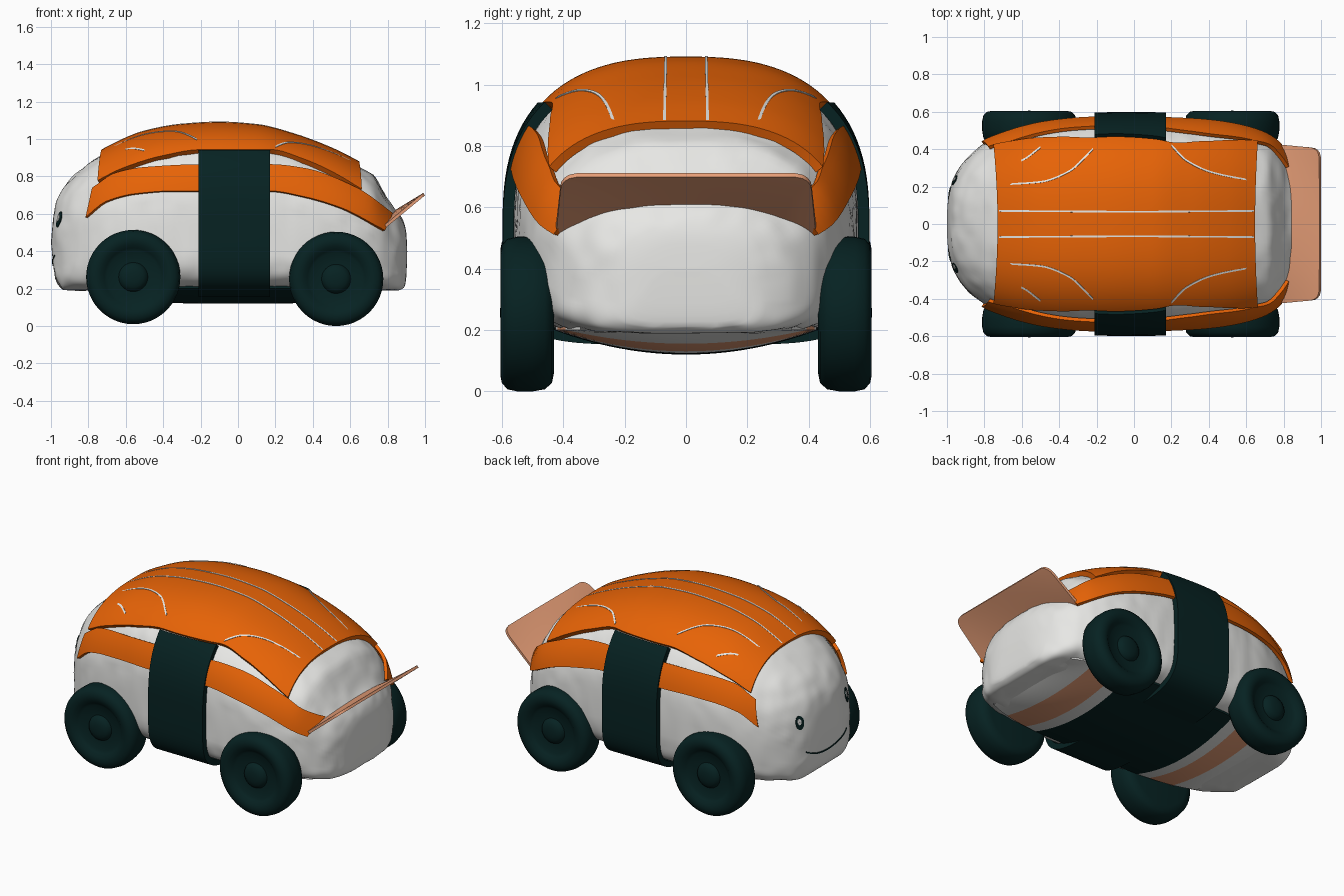
import bpy, bmesh, math
from mathutils import Vector, noise
from mathutils.bvhtree import BVHTree

if "Cube" in bpy.data.objects:
    bpy.data.objects.remove(bpy.data.objects["Cube"])


def material(name, rgb):
    m = bpy.data.materials.new(name)
    m.diffuse_color = (*rgb, 1)
    m.use_nodes = True
    m.node_tree.nodes["Principled BSDF"].inputs["Base Color"].default_value = m.diffuse_color
    return m


RICE = material("rice white", (0.8, 0.8, 0.78))
ORANGE = material("salmon orange", (0.8, 0.125, 0.002))
DARK = material("seaweed dark green", (0.002, 0.016, 0.016))
PEACH = material("peach", (0.86, 0.37, 0.2))


def interp(table, x):
    """Smooth monotone curve through (x, value) pairs."""
    x = min(max(x, table[0][0]), table[-1][0])
    d = [(b[1] - a[1]) / (b[0] - a[0]) for a, b in zip(table, table[1:])]
    m = [d[0]] + [2 * a * b / (a + b) if a * b > 0 else 0 for a, b in zip(d, d[1:])] + [d[-1]]
    i = max(k for k in range(len(d)) if table[k][0] <= x)
    (x0, y0), (x1, y1) = table[i], table[i + 1]
    h = x1 - x0
    t = (x - x0) / h
    return (y0 * (2*t**3 - 3*t*t + 1) + h * m[i] * (t**3 - 2*t*t + t)
            + y1 * (3*t*t - 2*t**3) + h * m[i + 1] * (t**3 - t*t))


# Body shape: roof line, floor line, plan width
TOP = [(-1, .45), (-.985, .6), (-.96, .69), (-.9, .78), (-.8, .865), (-.7, .93), (-.5, 1.015),
       (-.3, 1.052), (-.1, 1.063), (.1, 1.05), (.3, 1.0), (.5, .925), (.64, .855), (.72, .81),
       (.77, .73), (.82, .65), (.88, .57), (.9, .5), (.905, .4)]
BOTTOM = [(-1, .45), (-.985, .3), (-.965, .23), (-.93, .19), (.85, .19), (.89, .21), (.9, .26), (.905, .4)]
NU, NL = 2.6, 5.0


def section(x, off=0.0):
    u = (x + .0475) / .9525
    n = 2.75 if u < 0 else 3.3
    w = .56 * max(0, 1 - abs(u) ** n) ** (1 / n)
    t, b = interp(TOP, x), interp(BOTTOM, x)
    zc = b + .4 * (t - b)
    return w + off, zc, t - zc + off, zc - b + off


def ring_point(x, a, off=0.0):
    w, zc, hu, hl = section(x, off)
    c, s = math.cos(a), math.sin(a)
    n = NU if s >= 0 else NL
    y = math.copysign(abs(c) ** (2 / n), c) * w
    z = zc + (hu if s >= 0 else hl) * math.copysign(abs(s) ** (2 / n), s)
    return Vector((x, y, z))


def z_at(x, y, off):
    w, zc, hu, _ = section(x, off)
    return zc + hu * max(0, 1 - abs(y / w) ** NU) ** (1 / NU)


def y_at(x, z, off):
    w, zc, hu, hl = section(x, off)
    n, h = (NU, hu) if z > zc else (NL, hl)
    return w * max(0, 1 - abs((z - zc) / h) ** n) ** (1 / n)


def finish(name, bm, mats, thick=0.0, angle=40):
    me = bpy.data.meshes.new(name)
    bm.to_mesh(me)
    bm.free()
    ob = bpy.data.objects.new(name, me)
    bpy.context.collection.objects.link(ob)
    for m in mats:
        me.materials.append(m)
    bpy.ops.object.select_all(action='DESELECT')
    ob.select_set(True)
    bpy.context.view_layer.objects.active = ob
    if thick:
        mod = ob.modifiers.new("thickness", 'SOLIDIFY')
        mod.thickness, mod.offset = thick, 0
        bpy.ops.object.modifier_apply(modifier=mod.name)
    bpy.ops.object.shade_smooth_by_angle(angle=math.radians(angle))
    return ob


def grid_bm(rows, closed=False):
    bm = bmesh.new()
    vs = [[bm.verts.new(p) for p in r] for r in rows]
    for a, b in zip(vs, vs[1:]):
        n = len(a)
        for j in range(n if closed else n - 1):
            k = (j + 1) % n
            bm.faces.new((a[j], a[k], b[k], b[j]))
    return bm


def sheet(name, rows, mat, thick):
    return finish(name, grid_bm(rows), [mat], thick)


def span(a, b, n):
    return [a + (b - a) * i / n for i in range(n + 1)]


# Rice body, slightly lumpy
N, R = 110, 96
bm = grid_bm([[ring_point(-.0475 - .9525 * math.cos(math.pi * i / N), 2 * math.pi * j / R)
               for j in range(R)] for i in range(N + 1)], closed=True)
bmesh.ops.remove_doubles(bm, verts=bm.verts, dist=.0008)
bmesh.ops.recalc_face_normals(bm, faces=bm.faces)
bm.normal_update()
for v, n in [(v, v.normal.copy()) for v in bm.verts]:
    if -.98 < v.co.x < .89:
        v.co += n * .006 * noise.noise(v.co * 13)
tree = BVHTree.FromBMesh(bm)
finish("rice_body", bm, [RICE], angle=60)

# Salmon slice on the roof, its corners drawn out a little
EDGE = [(-.74, .76), (-.6, .835), (-.4, .9), (-.2, .932), (.17, .932), (.35, .88), (.5, .81), (.66, .71)]
rows = []
for x in span(-.722, .64, 60):
    ye = y_at(x, interp(EDGE, x), .012)
    row = []
    for a in span(-math.pi / 2, math.pi / 2, 48):
        s = math.sin(a)
        row.append((x + .02 * s * s * (x / .7) ** 3, ye * s, z_at(x, ye * s, .012)))
    rows.append(row)
sheet("salmon_slice", rows, ORANGE, .032)

# Pale fat lines on the slice
LINES = [[(-.72, .07), (0, .066), (.64, .07)],
         [(-.72, .21), (-.5, .225), (-.35, .28), (-.22, .4)],
         [(-.72, .31), (-.6, .34), (-.5, .41)],
         [(.2, .42), (.28, .34), (.42, .275), (.64, .23)]]
for side in (1, -1):
    for k, line in enumerate(LINES):
        rows = []
        for x in span(line[0][0], line[-1][0], 40):
            y = interp(line, x)
            s = (interp(line, x + .004) - interp(line, x - .004)) / .008
            hw = .0045 * math.sqrt(1 + s * s)
            rows.append([(x, side * q, z_at(x, q, .0295)) for q in (y - hw, y, y + hw)])
        sheet(f"fat_line_{k}_{'left' if side > 0 else 'right'}", rows, RICE, .003)

# Salmon side strips
LOW = [(-.81, .58), (-.7, .665), (-.55, .705), (-.35, .72), (.17, .72), (.35, .69), (.55, .63), (.78, .51)]
HIGH = [(-.775, .735), (-.65, .815), (-.5, .845), (-.2, .86), (.17, .86), (.35, .84), (.64, .73), (.82, .6)]
for side in (1, -1):
    rows = []
    for t in span(0, 1, 60):
        xl, xh = -.81 + 1.59 * t, -.775 + 1.595 * t
        zl, zh = interp(LOW, xl), interp(HIGH, xh)
        col = []
        for f in span(0, 1, 6):
            x, z = xl + (xh - xl) * f, zl + (zh - zl) * f
            col.append((x, side * y_at(x, z, .02), z))
        rows.append(col)
    sheet("side_strip_" + ("left" if side > 0 else "right"), rows, ORANGE, .02)

# Seaweed band around sides and floor
rows = []
for x in span(-.21, .17, 10):
    _, zc, hu, _ = section(x, .02)
    a0 = math.asin(((.93 - zc) / hu) ** (NU / 2))
    rows.append([ring_point(x, a, .02) for a in span(a0, -math.pi - a0, 80)])
sheet("seaweed_band", rows, DARK, .036)

# Rounded underbelly: seaweed in the middle, peach bars between the wheels
def belly(x, s, flat):
    e = (abs(x) / .76) ** 4
    return (x, .43 * s * (1 - .2 * e), .24 if flat else .2 - .08 * (1 - s * s) * (1 - e))


ss = span(-1, 1, 24)
bm = grid_bm([[belly(x, s, False) for s in ss] + [belly(x, s, True) for s in reversed(ss)]
              for x in span(-.76, .76, 76)], closed=True)
bmesh.ops.recalc_face_normals(bm, faces=bm.faces)
for f in bm.faces:
    d = abs(f.calc_center_median().x)
    f.material_index = 0 if d < .38 else 1 if .46 < d < .62 else 2
finish("underbelly", bm, [DARK, PEACH, RICE])

# Wheels: lathed tyre with recessed face and domed hub
PROFILE = [(0, .43), (.19, .43), (.225, .437), (.245, .46), (.252, .5), (.252, .55), (.245, .582),
           (.225, .6), (.2, .605), (.175, .6), (.155, .585), (.14, .575), (.078, .572), (.072, .585),
           (.055, .598), (.03, .604), (0, .606)]
for side in (1, -1):
    for cx, cz, end in ((-.56, .262, "front"), (.525, .252, "rear")):
        rows = [[(cx + r * math.cos(a), side * y, cz + r * math.sin(a))
                 for a in [2 * math.pi * i / 48 for i in range(48)]] for r, y in PROFILE]
        bm = grid_bm(rows, closed=True)
        bmesh.ops.remove_doubles(bm, verts=bm.verts, dist=.0001)
        bmesh.ops.recalc_face_normals(bm, faces=bm.faces)
        finish(f"{end}_wheel_{'left' if side > 0 else 'right'}", bm, [DARK])

# Rear spoiler: sloping, slightly arched plate with rounded top corners
rows = []
for t in [0, .2, .4, .6, .75, .85, .92, .97, 1]:
    hw = .425 - .02 * t - (.05 * (1 - math.sqrt(max(0, 1 - ((t - .8) / .2) ** 2))) if t > .8 else 0)
    rows.append([(.765 + .23 * t, hw * s, .515 + .19 * t + .05 * (1 - t) * (1 - s * s))
                 for s in span(-1, 1, 16)])
sheet("spoiler", rows, PEACH, .016)


# Face: eyes with highlights and a smile, laid onto the nose
def on_nose(y, z, lift):
    hit = tree.ray_cast(Vector((-2, y, z)), Vector((1, 0, 0)))[0]
    return (hit.x - lift, y, z)


def disc(name, cy, cz, ry, rz, lift, mat):
    rows = [[on_nose(cy + ry * f * math.cos(a), cz + rz * f * math.sin(a), lift)
             for a in span(0, 2 * math.pi, 24)] for f in (.02, .5, 1)]
    sheet(name, rows, mat, .004)


for side, label in ((1, "left"), (-1, "right")):
    disc("eye_" + label, side * .235, .57, .026, .042, .004, DARK)
    disc("eye_highlight_" + label, side * .235 + .006, .578, .012, .018, .008, RICE)
rows = [[on_nose(y, .325 + 1.3 * y * y + d, .002) for d in (-.004, .004)] for y in span(-.2, .2, 30)]
sheet("smile", rows, DARK, .004)
